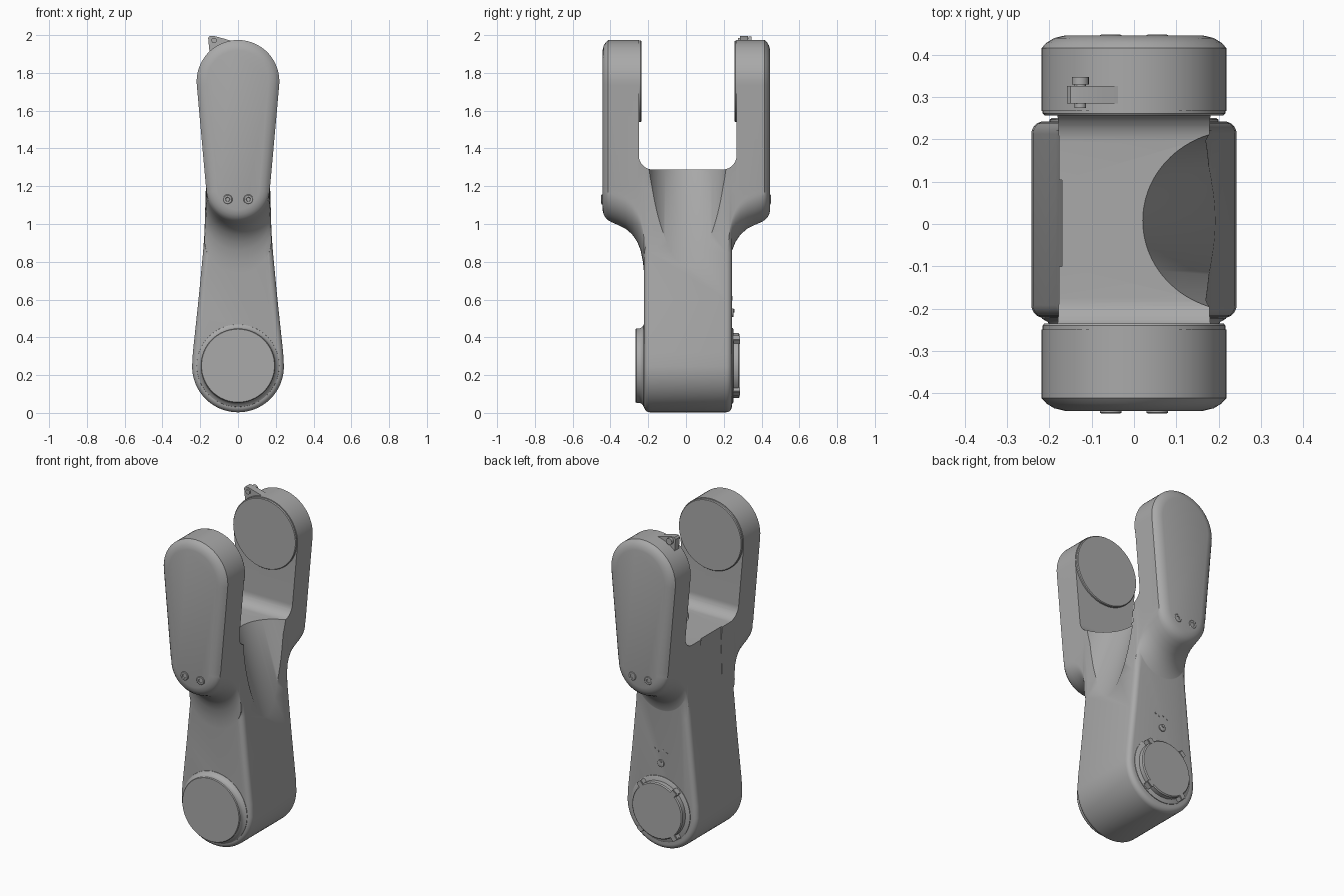
import bpy, bmesh
from math import sin, cos, pi, radians
from mathutils import Vector, Matrix

cube = bpy.data.objects.get("Cube")
if cube:
    bpy.data.objects.remove(cube, do_unlink=True)

grey = bpy.data.materials.new("neutral_grey")
grey.use_nodes = True
TONE = (0.4, 0.4, 0.4, 1)
grey.diffuse_color = TONE
grey.node_tree.nodes["Principled BSDF"].inputs["Base Color"].default_value = TONE


def finish(name, bm):
    bmesh.ops.recalc_face_normals(bm, faces=bm.faces)
    mesh = bpy.data.meshes.new(name)
    bm.to_mesh(mesh)
    bm.free()
    mesh.materials.append(grey)
    ob = bpy.data.objects.new(name, mesh)
    bpy.context.scene.collection.objects.link(ob)
    return ob


def loft(name, rings):
    """Skin a list of closed rings of equal length and cap both ends."""
    bm = bmesh.new()
    rows = [[bm.verts.new(p) for p in ring] for ring in rings]
    n = len(rows[0])
    for a, b in zip(rows, rows[1:]):
        for i in range(n):
            j = (i + 1) % n
            bm.faces.new((a[i], a[j], b[j], b[i]))
    bm.faces.new(rows[0])
    bm.faces.new(rows[-1])
    return finish(name, bm)


def arc(cx, cz, r, start, end, n=32):
    return [(cx + r * cos(radians(start + (end - start) * i / n)),
             cz + r * sin(radians(start + (end - start) * i / n))) for i in range(n + 1)]


def at_y(points, y):
    return [(x, y, z) for x, z in points]


def disc(name, x, z, profile, n=64):
    """Round part along y from (y, radius) steps."""
    return loft(name, [at_y(arc(x, z, r, 0, 360 - 360 / n, n - 1), y) for y, r in profile])


def boolean(ob, cutter, operation):
    mod = ob.modifiers.new(operation.lower(), 'BOOLEAN')
    mod.operation, mod.object, mod.solver = operation, cutter, 'EXACT'
    bpy.context.view_layer.objects.active = ob
    bpy.ops.object.modifier_apply(modifier=mod.name)
    bpy.data.objects.remove(cutter, do_unlink=True)


# Lower body: tapered outline with softened front and back edges
BASE_Z, BASE_R, TOP_Z, TOP_R = 0.246, 0.243, 1.755, 0.219
TAPER = [(0.32, 0.239), (0.6, 0.209), (0.85, 0.185), (1.0, 0.174), (1.15, 0.17), (1.45, 0.17)]


def half_width(z):
    for (z0, w0), (z1, w1) in zip(TAPER, TAPER[1:]):
        if z <= z1:
            return w0 + (w1 - w0) * (z - z0) / (z1 - z0)
    return TAPER[-1][1]


def body_outline(d):
    right = [(w - d, z) for z, w in TAPER]
    return arc(0, BASE_Z, BASE_R - d, 180, 360) + right + [(-x, z) for x, z in reversed(right)]


FRONT, BACK, SOFT = -0.222, 0.243, 0.03
steps = [(SOFT * (1 - sin(a)), SOFT * (1 - cos(a))) for a in [i * pi / 10 for i in range(6)]]
rings = [at_y(body_outline(d), FRONT + t) for d, t in steps]
rings += [at_y(body_outline(d), BACK - t) for d, t in reversed(steps)]
link = loft("fork_link", rings)


# Fork arms: their rounded lower ends sweep down into the body
def arm_outline(bottom, d=0.0):
    r = half_width(bottom + 0.17) - 0.003
    waist = 0.17 - d
    return (arc(0, bottom + r, r - d, 180, 360) + [(waist, 1.2)]
            + arc(0, TOP_Z, TOP_R - d, -5, 185) + [(-waist, 1.2)])


FLARE = [(0.1, 0.72), (0.222, 0.74), (0.228, 0.8), (0.24, 0.86), (0.258, 0.905), (0.285, 0.945),
         (0.32, 0.975), (0.36, 0.995), (0.395, 1.01), (0.412, 1.02)]
CAP = [(0.425, 0.012), (0.436, 0.03), (0.442, 0.055)]
for side in (-1, 1):
    shift = 0 if side < 0 else 0.004
    rings = [at_y(arm_outline(b), side * y + shift) for y, b in FLARE]
    rings += [at_y(arm_outline(1.02, d), side * y + shift) for y, d in CAP]
    boolean(link, loft("arm_blank", rings), 'UNION')

# Slot between the arms, with rounded lower corners
LEFT_Y, RIGHT_Y, FLOOR, FIL = -0.25, 0.268, 1.288, 0.075
slot = (arc(LEFT_Y + FIL, FLOOR + FIL, FIL, 180, 270, 12)
        + arc(RIGHT_Y - FIL, FLOOR + FIL, FIL, 270, 360, 12)
        + [(RIGHT_Y, 2.3), (LEFT_Y, 2.3)])
boolean(link, loft("slot_cutter", [[(x, y, z) for y, z in slot] for x in (-0.5, 0.5)]), 'DIFFERENCE')

# Slanted round scoop on the left flank
SCOOP_R = 0.213
slope = Vector((0.17, 0, -0.51)).normalized()
outward = Vector((-slope.z, 0, slope.x))
centre = Vector((0.105, 0, 1.035)) + outward * SCOOP_R + Vector((0, 0.008, 0))
bm = bmesh.new()
bmesh.ops.create_cone(bm, cap_ends=True, segments=96, radius1=SCOOP_R, radius2=SCOOP_R, depth=2,
                      matrix=Matrix.Translation(centre) @ slope.to_track_quat('Z', 'Y').to_matrix().to_4x4())
boolean(link, finish("scoop_cutter", bm), 'DIFFERENCE')

# Joint faces on the inner sides of the arms
disc("front_arm_joint", 0, TOP_Z, [(-0.3, 0.216), (-0.24, 0.216), (-0.235, 0.212)])
disc("back_arm_joint", 0, TOP_Z, [(0.3, 0.216), (0.262, 0.216), (0.257, 0.212)])

# Lower joint: front flange with a flared foot, back cover with clips
disc("front_flange", 0, 0.25, [(-0.2, 0.222), (-0.224, 0.218), (-0.232, 0.204), (-0.245, 0.197),
                               (-0.262, 0.197), (-0.267, 0.193)])
disc("back_collar", 0, 0.25, [(0.2, 0.2), (0.247, 0.2), (0.251, 0.194)])
disc("back_cover", 0, 0.25, [(0.2, 0.172), (0.278, 0.172), (0.284, 0.166)])


def box(name, centre, size, turn=0.0, bevel=0.004):
    bm = bmesh.new()
    bmesh.ops.create_cube(bm, size=1, matrix=Matrix.Translation(centre) @ Matrix.Rotation(turn, 4, 'Y')
                          @ Matrix.Diagonal((*size, 1)))
    bmesh.ops.bevel(bm, geom=bm.edges[:], offset=bevel, segments=2, affect='EDGES')
    return finish(name, bm)


for i, angle in enumerate((50, 130, 230, 310)):
    a = radians(angle)
    box(f"cover_clip_{i + 1}", (0.178 * cos(a), 0.265, 0.25 + 0.178 * sin(a)), (0.035, 0.044, 0.04), -a)

# Small connector and pin screws above the back cover
disc("connector_base", 0, 0.53, [(0.23, 0.022), (0.25, 0.022), (0.252, 0.018)], 24)
disc("connector_pin", 0, 0.54, [(0.23, 0.009), (0.256, 0.009)], 16)
for i, x in enumerate((-0.04, -0.012, 0.02, 0.045)):
    disc(f"pin_screw_{i + 1}", x, 0.6 + 0.012 * (i % 2), [(0.23, 0.006), (0.246, 0.006)], 12)

# Cap screws: a rim with a sunken socket
for side, word in ((-1, "front"), (1, "back")):
    for x in (-0.055, 0.055):
        disc(f"{word}_cap_screw", x, 1.13, [(side * y, r) for y, r in (
            (0.42, 0.026), (0.446, 0.026), (0.449, 0.022), (0.449, 0.012), (0.444, 0.01))], 24)

# Lug and cross pin on top of the back arm
lug = [(-0.15, 1.9), (-0.158, 1.985), (-0.15, 1.996), (-0.125, 1.995), (-0.07, 1.98), (-0.03, 1.968), (-0.03, 1.93)]
loft("cable_lug", [at_y(lug, y) for y in (0.285, 0.327)])
disc("lug_pin", -0.127, 1.972, [(0.275, 0.014), (0.33, 0.014), (0.33, 0.02), (0.348, 0.02)], 20)

# Smooth shading with crisp edges
bpy.ops.object.select_all(action='DESELECT')
for ob in bpy.context.scene.objects:
    if ob.type == 'MESH' and ob.data.materials and ob.data.materials[0] == grey:
        ob.select_set(True)
        bpy.context.view_layer.objects.active = ob
bpy.ops.object.shade_smooth_by_angle(angle=radians(35))
